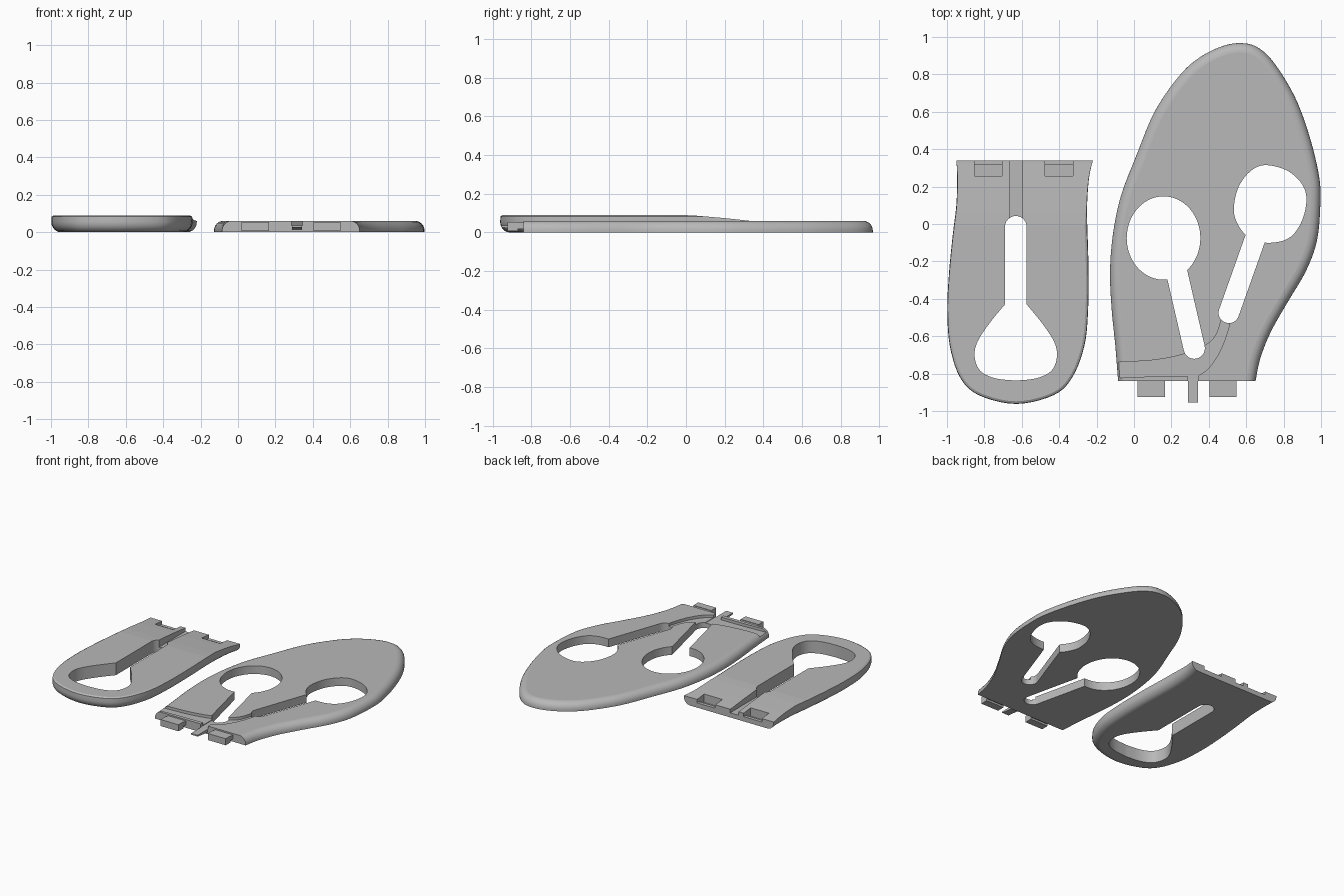
import bpy, bmesh, math
from mathutils import Vector

old = bpy.data.objects.get("Cube")
if old:
    bpy.data.objects.remove(old)

grey = bpy.data.materials.new("plain grey")
grey.use_nodes = True
GREY = (0.48, 0.48, 0.48, 1)
grey.diffuse_color = GREY
grey.node_tree.nodes["Principled BSDF"].inputs["Base Color"].default_value = GREY


def curve(points, closed=False, steps=5):
    """Smooth curve through 2D points."""
    p = [Vector(q) for q in points]
    n = len(p)
    out = []
    for i in range(n if closed else n - 1):
        if closed:
            a, b, c, d = (p[(i + k) % n] for k in (-1, 0, 1, 2))
        else:
            a, b, c, d = p[max(i - 1, 0)], p[i], p[i + 1], p[min(i + 2, n - 1)]
        for s in range(steps):
            t = s / steps
            out.append(0.5 * (2 * b + (c - a) * t + (2 * a - 5 * b + 4 * c - d) * t ** 2
                              + (3 * b - a - 3 * c + d) * t ** 3))
    return out if closed else out + [p[-1]]


def inset(outline, amount):
    """Move an outline inward; its two end points stay on the straight end."""
    n = len(outline)
    area = sum(outline[i - 1].cross(outline[i]) for i in range(n))
    side = 1 if area > 0 else -1
    mid = (outline[0].x + outline[-1].x) / 2
    res = []
    for i, p in enumerate(outline):
        if i in (0, n - 1):
            res.append(p + Vector((math.copysign(amount, mid - p.x), 0)))
        else:
            t = (outline[i + 1] - outline[i - 1]).normalized()
            res.append(p + Vector((-t.y, t.x)) * side * amount)
    return res


def loft(name, rings):
    """Solid through rings of 3D points with capped ends."""
    bm = bmesh.new()
    loops = [[bm.verts.new(p) for p in r] for r in rings]
    n = len(loops[0])
    for a, b in zip(loops, loops[1:]):
        for i in range(n):
            j = (i + 1) % n
            bm.faces.new((a[i], a[j], b[j], b[i]))
    bm.faces.new(loops[0][::-1])
    bm.faces.new(loops[-1])
    bmesh.ops.recalc_face_normals(bm, faces=bm.faces)
    mesh = bpy.data.meshes.new(name)
    bm.to_mesh(mesh)
    bm.free()
    ob = bpy.data.objects.new(name, mesh)
    bpy.context.collection.objects.link(ob)
    mesh.materials.append(grey)
    return ob


def prism(name, outline, z0, z1):
    return loft(name, [[(p[0], p[1], z) for p in outline] for z in (z0, z1)])


def box(name, x0, x1, y0, y1, z0, z1):
    return prism(name, [(x0, y0), (x1, y0), (x1, y1), (x0, y1)], z0, z1)


def plate(name, outline, profile):
    """Plate whose edge follows (inset, height) pairs."""
    return loft(name, [[(p.x, p.y, z) for p in inset(outline, d)] for d, z in profile])


def slot(a, b, r):
    """Straight slot from a with a round end about b."""
    a, b = Vector(a), Vector(b)
    u = (b - a).normalized()
    v = Vector((-u.y, u.x))
    arc = [b + r * (v * math.cos(t) + u * math.sin(t))
           for t in (math.pi * k / 12 for k in range(13))]
    return [a + v * r] + arc + [a - v * r]


def cut(target, cutters):
    bpy.context.view_layer.objects.active = target
    for c in cutters:
        m = target.modifiers.new("cut", 'BOOLEAN')
        m.operation, m.solver, m.object = 'DIFFERENCE', 'EXACT', c
        bpy.ops.object.modifier_apply(modifier=m.name)
        bpy.data.objects.remove(c)


def finish(ob):
    bpy.ops.object.select_all(action='DESELECT')
    ob.select_set(True)
    bpy.context.view_layer.objects.active = ob
    bpy.ops.object.shade_smooth_by_angle(angle=math.radians(32))
    for f in ob.data.polygons:
        if abs(f.normal.z) > 0.995:
            f.use_smooth = False


QUARTER = [math.pi / 2 * k / 6 for k in range(7)]

# Front plate: rounded upper edge
front_outline = curve([
    (-.085, -.84), (-.1, -.65), (-.12, -.45), (-.128, -.25), (-.112, -.05), (-.07, .15),
    (.01, .36), (.11, .6), (.24, .79), (.35, .89), (.47, .95), (.57, .967), (.66, .945),
    (.75, .86), (.86, .68), (.935, .48), (.985, .28), (.997, .14), (.98, -.08), (.92, -.25),
    (.82, -.42), (.73, -.58), (.675, -.72), (.65, -.84)])
front = plate("front_plate", front_outline,
              [(0, 0)] + [(.05 * (1 - math.cos(t)), .01 + .05 * math.sin(t)) for t in QUARTER])

# Keyholes, curved strap groove and centre groove in the front plate
round_hole = [(.158 + .197 * math.cos(t), -.075 + .223 * math.sin(t))
              for t in (math.tau * k / 48 for k in range(48))]
side_hole = curve([(.70, .315), (.82, .285), (.9, .21), (.922, .12), (.89, 0), (.82, -.08),
                   (.7, -.1), (.6, -.06), (.545, .02), (.535, .1), (.56, .2), (.62, .28)], True)
groove = (curve([(-.2, -.74), (-.08, -.738), (.1, -.728), (.25, -.70), (.38, -.65),
                 (.44, -.59), (.47, -.5)])
          + curve([(.51, -.5), (.505, -.56), (.46, -.68), (.40, -.77), (.345, -.81)])
          + curve([(.285, -.812), (.1, -.815), (-.06, -.822), (-.2, -.825)]))
cut(front, [
    prism("cutter", round_hole, -.1, .2),
    prism("cutter", slot((.215, -.2), (.322, -.664), .057), -.1, .2),
    prism("cutter", side_hole, -.1, .2),
    prism("cutter", slot((.665, -.03), (.507, -.475), .055), -.1, .2),
    prism("cutter", groove, .04, .2),
    box("cutter", .285, .345, -.9, -.70, .036, .2)])
finish(front)

# Hooked tabs and centre tongue on the joint edge
for label, x in (("right", .02), ("left", .403)):
    box(label + "_tab_neck", x, x + .145, -.875, -.835, .02, .05)
    box(label + "_tab_hook", x, x + .145, -.925, -.87, .006, .054)
loft("centre_tongue", [[(x, -.83, .012), (x, -.955, .026), (x, -.955, .036), (x, -.83, .036)]
                       for x in (.288, .342)])

# Heel plate: rounded lower edge, small break on the upper edge
heel_outline = curve([
    (-.95, .34), (-.945, .25), (-.95, .1), (-.968, -.05), (-.988, -.25), (-.998, -.45),
    (-.985, -.65), (-.93, -.82), (-.83, -.915), (-.63, -.962), (-.43, -.915), (-.33, -.82),
    (-.265, -.65), (-.245, -.45), (-.244, -.2), (-.25, 0), (-.25, .12), (-.24, .25),
    (-.22, .34)])
heel = plate("heel_plate", heel_outline,
             [(.05 * (1 - math.sin(t)), .055 * (1 - math.cos(t))) for t in QUARTER]
             + [(.002, .083), (.014, .09)])

# Keyhole, sloped joint end, strap groove and hook pockets in the heel plate
half = curve([(.058, -.43), (.14, -.53), (.205, -.63), (.22, -.71), (.19, -.785),
              (.11, -.825), (0, -.837)])
bulb = [(-.632 + p.x, p.y) for p in half] + [(-.632 - p.x, p.y) for p in half[-2::-1]]
slope = [(-.02, .0905), (.06, .086), (.2, .074), (.33, .06), (.5, .06), (.5, .2), (-.02, .2)]
cutters = [
    prism("cutter", bulb, -.1, .2),
    prism("cutter", slot((-.632, -.45), (-.632, -.015), .058), -.1, .2),
    loft("cutter", [[(x, y, z) for y, z in slope] for x in (-1.2, 0)]),
    box("cutter", -.665, -.597, -.02, .5, .034, .2)]
for x in (-.853, -.475):
    cutters.append(box("cutter", x, x + .148, .257, .316, .006, .2))
    cutters.append(box("cutter", x, x + .148, .31, .5, .035, .2))
cut(heel, cutters)
finish(heel)
